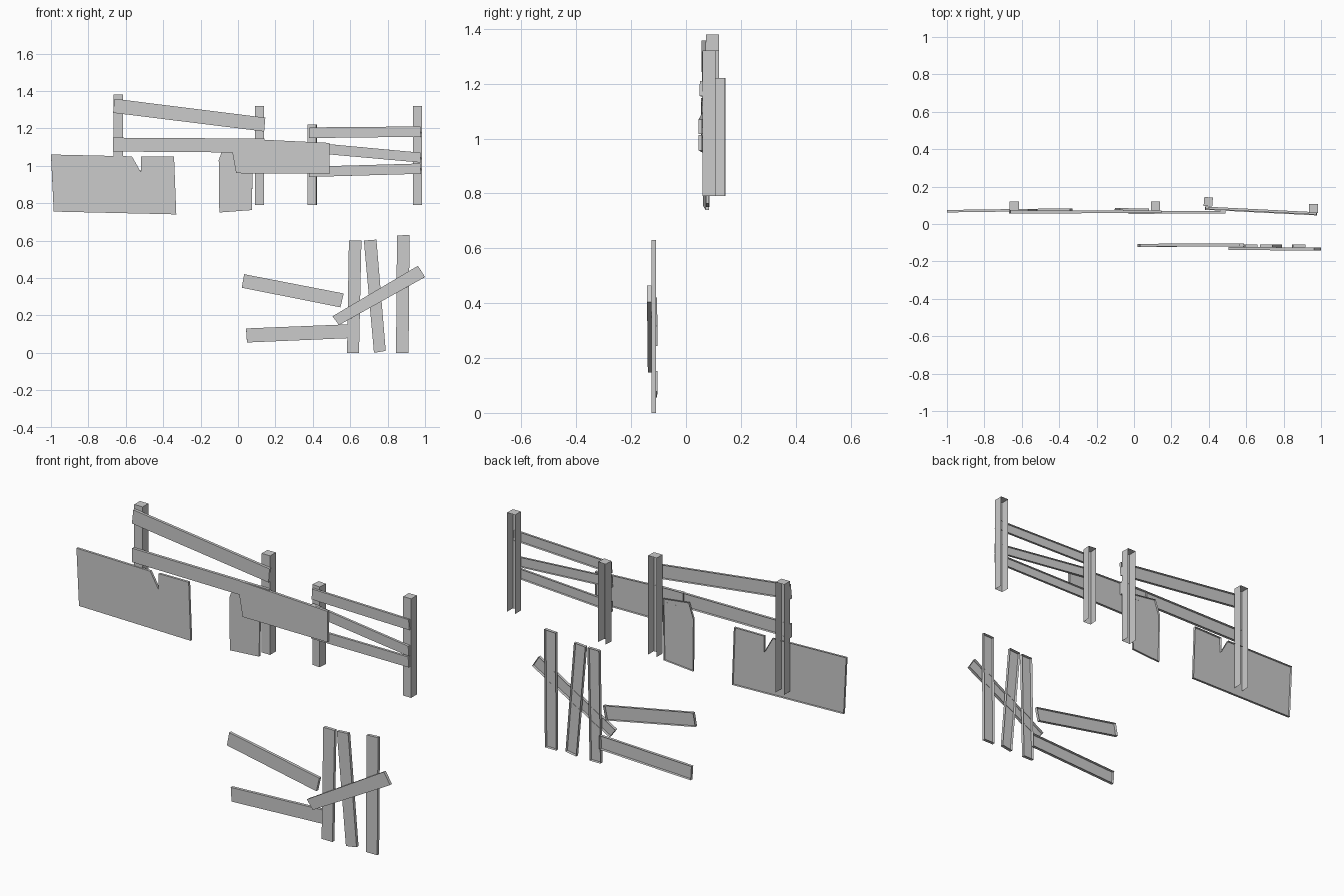
import bpy, bmesh
from math import hypot


def board(name, outline, y_left, y_right, depth, open_bottom=False):
    """Open-backed slab: counter-clockwise (x, z) outline seen from the front,
    front surface running from y_left to y_right, sides going back by depth."""
    xs = [p[0] for p in outline]
    x0, span = min(xs), max(xs) - min(xs)
    dy = y_right - y_left
    length = hypot(span, dy)
    off_x, off_y = -dy / length * depth, span / length * depth
    bm = bmesh.new()
    front, back = [], []
    for x, z in outline:
        y = y_left + dy * (x - x0) / span
        front.append(bm.verts.new((x, y, z)))
        back.append(bm.verts.new((x + off_x, y + off_y, z)))
    bm.faces.new(front)
    n = len(outline)
    for i in range(n):
        if open_bottom and i == 0:
            continue
        j = (i + 1) % n
        bm.faces.new((front[j], front[i], back[i], back[j]))
    for v in [v for v in bm.verts if not v.link_faces]:
        bm.verts.remove(v)
    mesh = bpy.data.meshes.new(name)
    bm.to_mesh(mesh)
    bm.free()
    obj = bpy.data.objects.new(name, mesh)
    bpy.context.collection.objects.link(obj)
    return obj


# Fence posts: hollow, open at the back and bottom
for i, (x0, x1, top, yl, yr) in enumerate([
        (-0.665, -0.615, 1.38, 0.072, 0.072),
        (0.09, 0.14, 1.32, 0.072, 0.072),
        (0.372, 0.418, 1.22, 0.097, 0.093),
        (0.936, 0.983, 1.32, 0.06, 0.06)]):
    board(f"post_{i + 1}", [(x0, 0.79), (x1, 0.79), (x1, top), (x0, top)],
          yl, yr, 0.048, open_bottom=True)

# Rails nailed to the front of the posts
board("left_upper_rail", [(-0.668, 1.283), (0.14, 1.183), (0.146, 1.257), (-0.66, 1.358)],
      0.057, 0.058, 0.015)
board("left_lower_rail", [(-0.668, 1.076), (0.142, 1.07), (0.142, 1.145), (-0.668, 1.15)],
      0.058, 0.058, 0.015)
for name, l0, l1, r0, r1, y in [("top", 1.148, 1.205, 1.155, 1.21, 0.05),
                                ("middle", 1.07, 1.125, 1.017, 1.07, 0.046),
                                ("bottom", 0.94, 0.995, 0.957, 1.012, 0.046)]:
    board(f"right_{name}_rail", [(0.38, l0), (0.978, r0), (0.975, r1), (0.382, l1)],
          y + 0.03, y, 0.013)

# Sheet panels: notched left sheet, small rear sheet, centre sheet
board("notched_panel", [(-0.985, 0.755), (-0.33, 0.74), (-0.342, 1.05), (-0.518, 1.05),
                        (-0.52, 0.967), (-0.567, 1.05), (-1.0, 1.06)],
      0.062, 0.071, 0.013)
board("small_panel", [(-0.1, 0.75), (0.074, 0.763), (0.08, 1.09), (-0.075, 1.11), (-0.103, 1.03)],
      0.074, 0.072, 0.011)
board("centre_panel", [(-0.01, 0.96), (0.49, 0.957), (0.49, 1.122), (-0.03, 1.147), (-0.03, 1.07)],
      0.054, 0.057, 0.014)

# Loose barricade planks in front
for i, outline in enumerate([
        [(0.583, 0), (0.647, 0), (0.66, 0.6), (0.593, 0.6)],
        [(0.727, 0), (0.79, 0.01), (0.74, 0.605), (0.673, 0.6)],
        [(0.845, 0), (0.912, 0), (0.917, 0.63), (0.85, 0.627)]]):
    board(f"upright_plank_{i + 1}", outline, -0.126, -0.126, 0.017)
board("diagonal_plank", [(0.54, 0.148), (1.0, 0.405), (0.962, 0.465), (0.505, 0.195)],
      -0.139, -0.142, 0.016)
board("upper_cross_plank", [(0.02, 0.348), (0.548, 0.243), (0.565, 0.317), (0.033, 0.42)],
      -0.122, -0.12, 0.016)
board("lower_cross_plank", [(0.048, 0.055), (0.588, 0.078), (0.588, 0.152), (0.043, 0.13)],
      -0.123, -0.119, 0.016)
